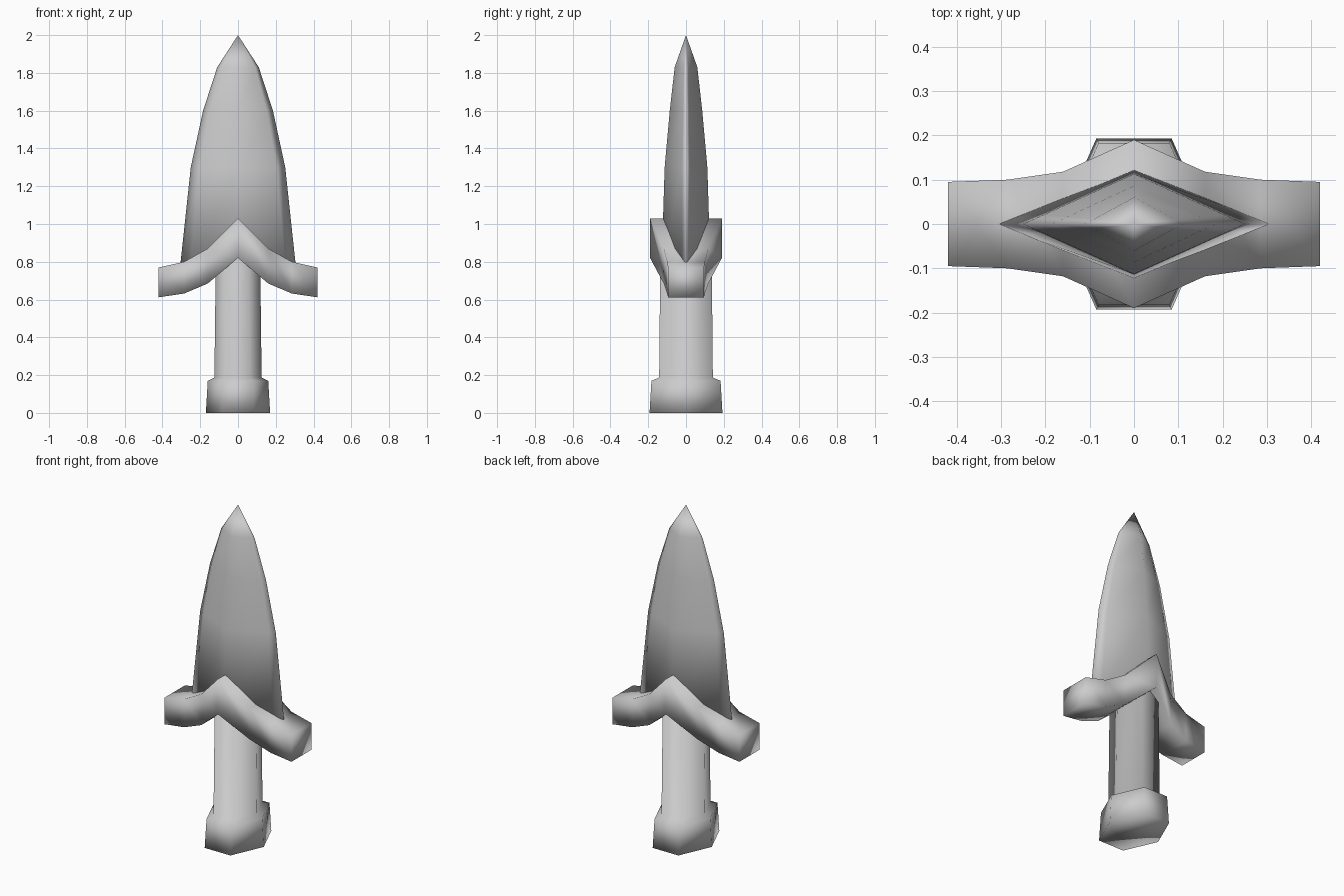
import bpy

cube = bpy.data.objects.get("Cube")
if cube:
    bpy.data.objects.remove(cube, do_unlink=True)

grey = bpy.data.materials.new("plain_grey")
grey.use_nodes = True
colour = (0.6, 0.6, 0.6, 1)
grey.diffuse_color = colour
grey.node_tree.nodes["Principled BSDF"].inputs["Base Color"].default_value = colour


def loft(name, rings, tip=None):
    """Skin equal-sized rings of points, closing with a cap or a tip."""
    n = len(rings[0])
    verts = [p for ring in rings for p in ring]
    faces = [list(range(n))[::-1]]
    for r in range(len(rings) - 1):
        for i in range(n):
            a, b = r * n + i, r * n + (i + 1) % n
            faces.append((a, b, b + n, a + n))
    last = (len(rings) - 1) * n
    if tip:
        verts.append(tip)
        faces += [(last + i, last + (i + 1) % n, len(verts) - 1) for i in range(n)]
    else:
        faces.append(range(last, last + n))
    mesh = bpy.data.meshes.new(name)
    mesh.from_pydata(verts, [], [tuple(f) for f in faces])
    mesh.materials.append(grey)
    mesh.polygons.foreach_set("use_smooth", [True] * len(mesh.polygons))
    mesh.update()
    obj = bpy.data.objects.new(name, mesh)
    bpy.context.collection.objects.link(obj)
    return obj


def scaled(section, levels):
    return [[(x * w, y * d, z) for x, y in section] for z, w, d in levels]


# Blade: diamond section with extra loops beside the cutting edges
k = 0.82
diamond = [(1, 0), (k, 1 - k), (0, 1), (-k, 1 - k),
           (-1, 0), (-k, k - 1), (0, -1), (k, k - 1)]
loft("blade", scaled(diamond, [(0.76, 0.308, 0.13), (1.3, 0.25, 0.113),
                               (1.6, 0.185, 0.086), (1.83, 0.11, 0.06)]), (0, 0, 2))

# Handle: hexagonal pommel stepping in to the grip
hexagon = [(1, 0), (0.5, 1), (-0.5, 1), (-1, 0), (-0.5, -1), (0.5, -1)]
loft("handle", scaled(hexagon, [(0, 0.17, 0.193), (0.17, 0.16, 0.183),
                                (0.187, 0.125, 0.142), (0.85, 0.117, 0.136)]))

# Guard: box section swept along a peaked, drooping arm, mirrored in x
arm = [(0, 0.19, 0.82, 1.03), (0.16, 0.118, 0.685, 0.87),
       (0.285, 0.1, 0.632, 0.8), (0.42, 0.095, 0.612, 0.77)]
stations = [(-x, d, lo, hi) for x, d, lo, hi in arm[:0:-1]] + arm
loft("guard", [[(x, -d, lo), (x, d, lo), (x, d, hi), (x, -d, hi)]
               for x, d, lo, hi in stations])
